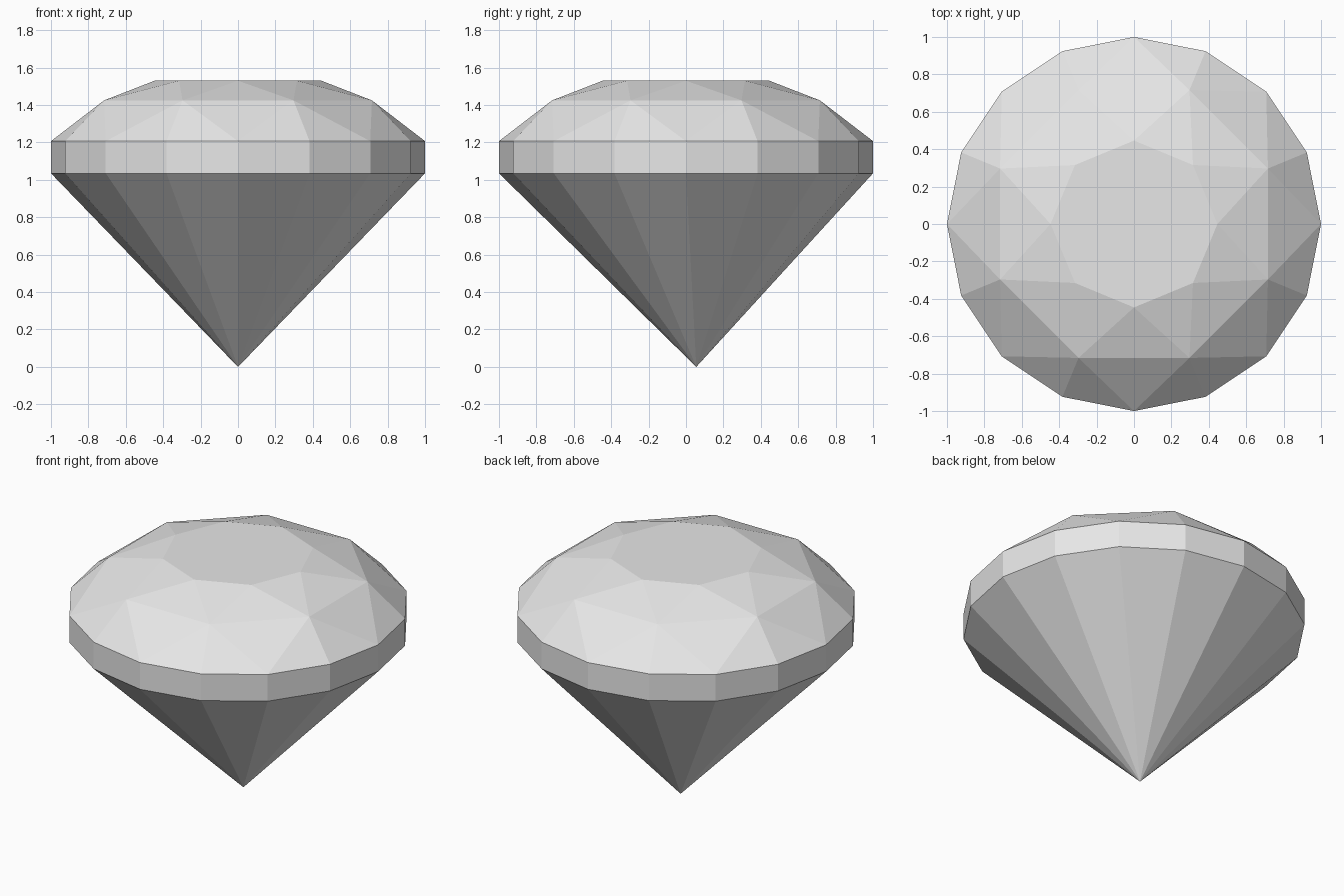
import bpy
import bmesh
from math import cos, sin, tau

cube = bpy.data.objects.get("Cube")
if cube:
    bpy.data.objects.remove(cube)

SIDES = 16
HALF = SIDES // 2

grey = bpy.data.materials.new("gem_grey")
grey.use_nodes = True
colour = (0.8, 0.8, 0.8, 1)
grey.diffuse_color = colour
grey.node_tree.nodes["Principled BSDF"].inputs["Base Color"].default_value = colour

bm = bmesh.new()


def ring(count, radius, z, turn=0.0):
    """Vertices evenly spaced on a circle; turn is in steps of the ring."""
    angles = [tau * (i + turn) / count for i in range(count)]
    return [bm.verts.new((radius * cos(a), radius * sin(a), z)) for a in angles]


table = ring(HALF, 0.446, 1.53)
crown = ring(HALF, 0.775, 1.425, 0.5)
girdle_top = ring(SIDES, 1.0, 1.207)
girdle_bottom = ring(SIDES, 1.0, 1.035)
tip = bm.verts.new((0, 0.055, 0))

# Flat table on top
bm.faces.new(table)

# Crown facets, repeated around the stone
for i in range(HALF):
    nxt = (i + 1) % HALF
    here, middle, after = (girdle_top[(2 * i + k) % SIDES] for k in range(3))
    bm.faces.new((table[i], crown[i], table[nxt]))
    bm.faces.new((table[i], crown[i - 1], crown[i]))
    bm.faces.new((crown[i - 1], here, crown[i]))
    bm.faces.new((crown[i], here, middle))
    bm.faces.new((crown[i], middle, after))

# Upright girdle band and the pavilion running down to the tip
for i in range(SIDES):
    nxt = (i + 1) % SIDES
    bm.faces.new((girdle_top[i], girdle_bottom[i], girdle_bottom[nxt], girdle_top[nxt]))
    bm.faces.new((girdle_bottom[i], tip, girdle_bottom[nxt]))

bmesh.ops.recalc_face_normals(bm, faces=bm.faces[:])
mesh = bpy.data.meshes.new("cut_gem")
bm.to_mesh(mesh)
bm.free()
mesh.materials.append(grey)
gem = bpy.data.objects.new("cut_gem", mesh)
bpy.context.scene.collection.objects.link(gem)
